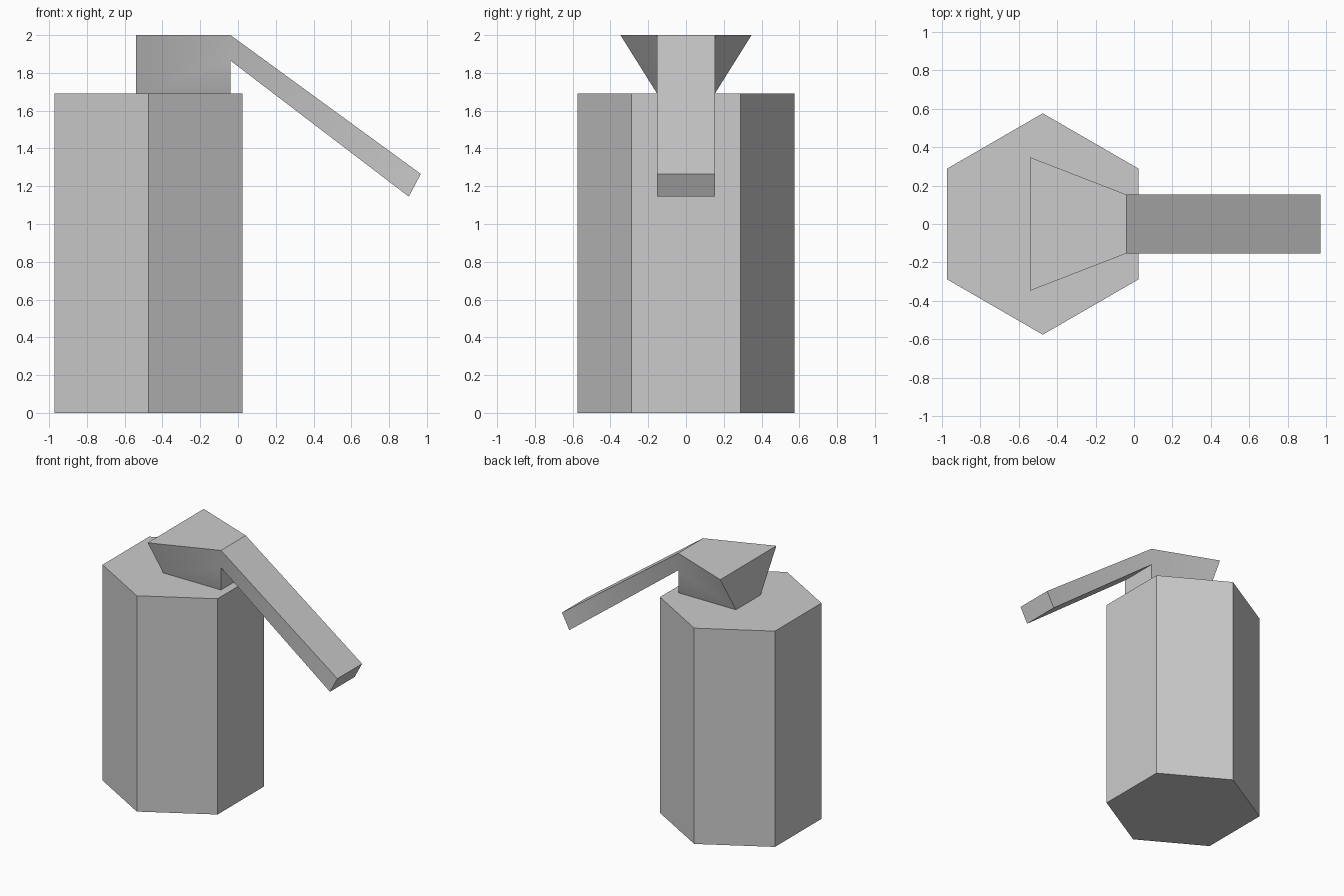
import bpy
import math

if "Cube" in bpy.data.objects:
    bpy.data.objects.remove(bpy.data.objects["Cube"])

BODY_H = 1.69

# Six-sided body, corners pointing front and back
bpy.ops.mesh.primitive_cylinder_add(vertices=6, radius=0.575, depth=BODY_H,
                                    location=(-0.474, 0, BODY_H / 2))
bpy.context.object.name = "body"

# Flared head and drooping arm: side profile as (x, z, half width)
W = 0.153
profile = [(-0.54, 2.0, 0.347), (-0.04, 2.0, W), (0.968, 1.265, W),
           (0.904, 1.145, W), (-0.04, 1.865, W), (-0.04, BODY_H, W),
           (-0.54, BODY_H, W)]
n = len(profile)
verts = [(x, s * w, z) for s in (-1, 1) for x, z, w in profile]

# Side walls on both sides, then the band joining them
sides = [(0, 6, 5, 4, 1), (1, 4, 3, 2)]
faces = sides + [tuple(i + n for i in reversed(f)) for f in sides]
for i in range(n):
    j = (i + 1) % n
    faces.append((i, j, j + n, i + n))

mesh = bpy.data.meshes.new("head_and_arm")
mesh.from_pydata(verts, [], faces)
mesh.update()
head = bpy.data.objects.new("head_and_arm", mesh)
bpy.context.collection.objects.link(head)

# Soft blend across the twisted head sides, sharp edges elsewhere
bpy.ops.object.select_all(action='DESELECT')
head.select_set(True)
bpy.context.view_layer.objects.active = head
bpy.ops.object.shade_smooth_by_angle(angle=math.radians(33))
